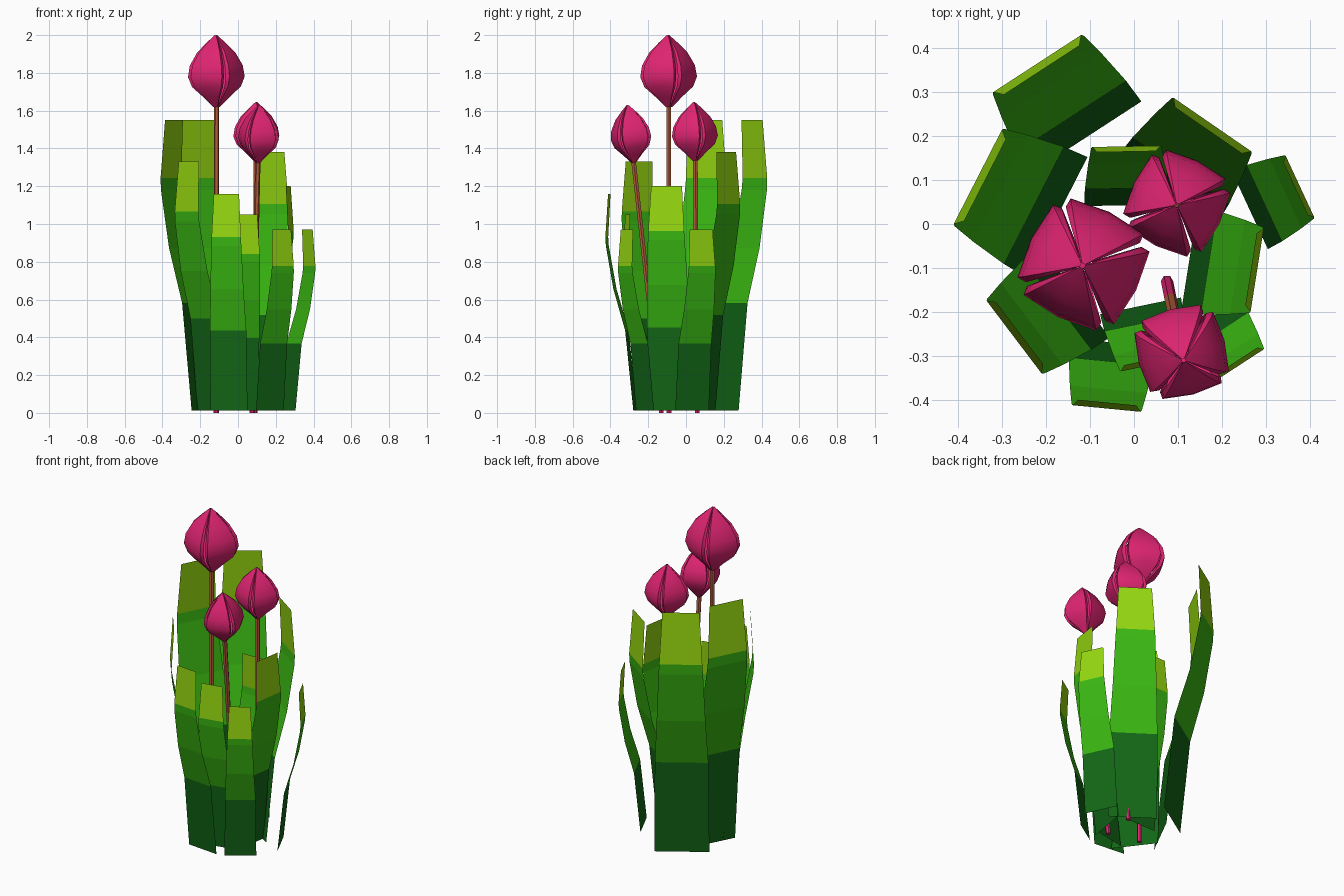
import bpy, bmesh, math
from mathutils import Vector

if "Cube" in bpy.data.objects:
    bpy.data.objects.remove(bpy.data.objects["Cube"])


def material(name, rgb):
    m = bpy.data.materials.new(name)
    m.diffuse_color = (*rgb, 1)
    m.use_nodes = True
    m.node_tree.nodes["Principled BSDF"].inputs["Base Color"].default_value = m.diffuse_color
    return m


DARK = material("dark green", (0.006, 0.135, 0.008))
MID = material("leaf green", (0.042, 0.48, 0.006))
TIP = material("lime tip", (0.30, 0.68, 0.005))
PINK = material("magenta petal", (0.75, 0.018, 0.17))
STEM = material("rust stem", (0.47, 0.11, 0.045))


def make_object(name, bm, mats):
    me = bpy.data.meshes.new(name)
    bm.to_mesh(me)
    bm.free()
    for m in mats:
        me.materials.append(m)
    ob = bpy.data.objects.new(name, me)
    bpy.context.collection.objects.link(ob)
    return ob


def grid_faces(bm, rows, closed=False):
    """Bridge successive rows of vertices; returns (row index, face)."""
    out = []
    for i in range(len(rows) - 1):
        n = len(rows[i])
        for j in range(n if closed else n - 1):
            k = (j + 1) % n
            out.append((i, bm.faces.new((rows[i][j], rows[i][k], rows[i + 1][k], rows[i + 1][j]))))
    return out


# Leaf side profile: height fraction, outward fraction, width fraction
LEAF = [(0, 0, 1.27), (0.37, 0.29, 1.24), (0.56, 0.71, 1.13),
        (0.76, 0.98, 1.03), (0.80, 1.0, 1.0), (1.0, 0.91, 0.86)]


def leaf(name, a, b, height):
    """a, b: widest outer edge seen from above, left to right from outside."""
    a, b = Vector((*a, 0)), Vector((*b, 0))
    across = b - a
    out = Vector((across.y, -across.x, 0)).normalized()
    mid = (a + b) / 2
    lean = 0.13 * height
    bm = bmesh.new()
    rows = []
    for fz, fo, fw in LEAF:
        c = mid + out * lean * (fo - 1)
        c.z = 0.012 + fz * (height - 0.012)
        rows.append([bm.verts.new(c - across * fw / 2), bm.verts.new(c + across * fw / 2)])
    for i, f in grid_faces(bm, rows):
        f.material_index = 0 if i == 0 else (2 if i == 4 else 1)
    make_object(name, bm, (DARK, MID, TIP))


leaf("leaf_back_left", (-0.12, 0.43), (-0.32, 0.30), 1.55)
leaf("leaf_left", (-0.30, 0.215), (-0.41, 0.0), 1.55)
leaf("leaf_front_left", (-0.335, -0.175), (-0.21, -0.34), 1.33)
leaf("leaf_front", (-0.14, -0.412), (0.015, -0.427), 1.16)
leaf("leaf_front_inner", (-0.03, -0.335), (0.115, -0.305), 1.05)
leaf("leaf_front_right", (0.18, -0.36), (0.295, -0.285), 0.97)
leaf("leaf_right_inner", (0.265, -0.2), (0.295, -0.01), 1.20)
leaf("leaf_right", (0.41, 0.015), (0.345, 0.155), 0.97)
leaf("leaf_back_right", (0.267, 0.165), (0.09, 0.287), 1.38)
leaf("leaf_back_inner", (0.06, 0.178), (-0.095, 0.175), 1.03)

# Bud profile: height fraction, radius fraction
BUD = [(0, 0.12), (0.14, 0.47), (0.28, 0.86), (0.42, 1.0), (0.58, 0.93), (0.76, 0.67), (0.9, 0.32), (1, 0.04)]
# Petal cross-section: angle in degrees, radius fraction (edges fold inward)
PETAL = [(-43, 0.90), (-37, 1.0), (0, 0.87), (37, 1.0), (43, 0.90)]


def flower(name, foot, neck, top, radius, slit_angle):
    foot, neck, top = Vector(foot), Vector(neck), Vector(top)
    # stem: pink at the foot, rust above
    bm = bmesh.new()
    rows = []
    for p in (foot, foot.lerp(neck, 0.27), neck.lerp(top, 0.08)):
        rows.append([bm.verts.new(p + Vector((math.cos(k * math.pi / 3), math.sin(k * math.pi / 3), 0)) * 0.014)
                     for k in range(6)])
    for i, f in grid_faces(bm, rows, True):
        f.material_index = i
    bm.faces.new(rows[0][::-1])
    make_object(name + "_stem", bm, (PINK, STEM))

    # bud: four folded petals with narrow slits
    axis = top - neck
    turn = Vector((0, 0, 1)).rotation_difference(axis)
    bm = bmesh.new()
    for q in range(4):
        base = math.radians(slit_angle + 45 + 90 * q)
        rows = []
        for fz, fr in BUD:
            row = []
            for deg, pr in PETAL:
                t = base + math.radians(deg)
                p = Vector((math.cos(t) * pr * fr * radius, math.sin(t) * pr * fr * radius, fz * axis.length))
                row.append(bm.verts.new(neck + turn @ p))
            rows.append(row)
        grid_faces(bm, rows)
    ob = make_object(name + "_bud", bm, (PINK,))
    bpy.ops.object.select_all(action='DESELECT')
    ob.select_set(True)
    bpy.context.view_layer.objects.active = ob
    bpy.ops.object.shade_smooth_by_angle(angle=math.radians(40))


flower("tall_flower", (-0.115, -0.09, 0), (-0.113, -0.09, 1.62), (-0.117, -0.095, 2.0), 0.153, 19)
flower("back_flower", (0.09, 0.06, 0), (0.097, 0.05, 1.335), (0.097, 0.043, 1.645), 0.124, 19)
flower("front_flower", (0.075, -0.13, 0), (0.105, -0.277, 1.325), (0.113, -0.31, 1.63), 0.116, 60)
